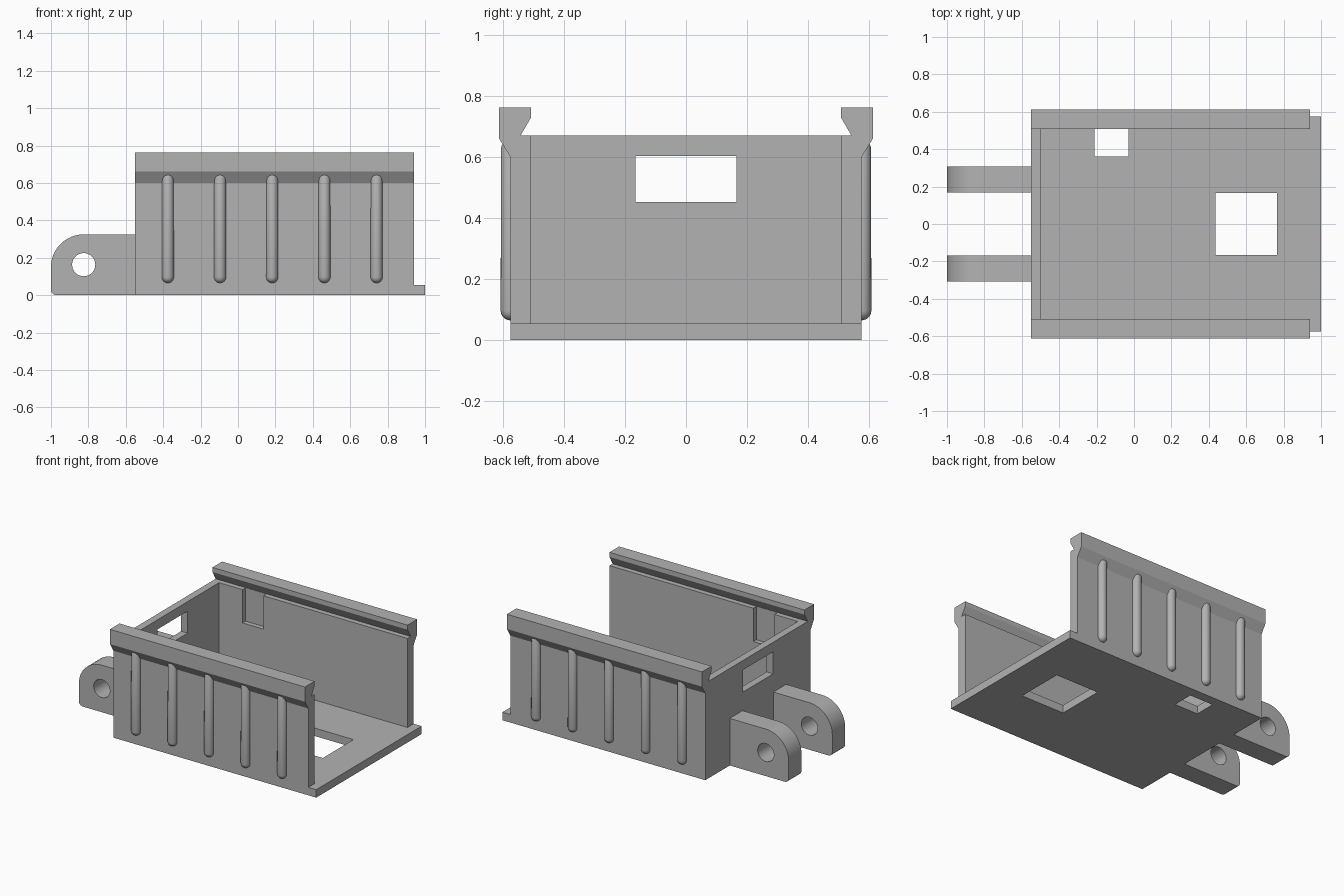
import bpy, bmesh, math
from mathutils import Vector

cube = bpy.data.objects.get("Cube")
if cube:
    bpy.data.objects.remove(cube, do_unlink=True)

grey = bpy.data.materials.new("plain_grey")
grey.use_nodes = True
grey.diffuse_color = (0.45, 0.45, 0.45, 1)
grey.node_tree.nodes["Principled BSDF"].inputs["Base Color"].default_value = (0.45, 0.45, 0.45, 1)


def prism(name, points, offset):
    """Extrude a closed outline of 3D points along an offset."""
    bm = bmesh.new()
    face = bm.faces.new([bm.verts.new(p) for p in points])
    new = bmesh.ops.extrude_face_region(bm, geom=[face])["geom"]
    bmesh.ops.translate(bm, vec=Vector(offset),
                        verts=[g for g in new if isinstance(g, bmesh.types.BMVert)])
    bmesh.ops.recalc_face_normals(bm, faces=bm.faces)
    mesh = bpy.data.meshes.new(name)
    bm.to_mesh(mesh)
    bm.free()
    mesh.materials.append(grey)
    obj = bpy.data.objects.new(name, mesh)
    bpy.context.collection.objects.link(obj)
    return obj


def box(name, x, y, z):
    outline = [(x[0], y[0], z[0]), (x[1], y[0], z[0]), (x[1], y[1], z[0]), (x[0], y[1], z[0])]
    return prism(name, outline, (0, 0, z[1] - z[0]))


def combine(target, tool, operation):
    """Apply a boolean and remove the tool."""
    mod = target.modifiers.new("combine", 'BOOLEAN')
    mod.operation, mod.solver, mod.object = operation, 'EXACT', tool
    bpy.context.view_layer.objects.active = target
    bpy.ops.object.modifier_apply(modifier=mod.name)
    bpy.data.objects.remove(tool, do_unlink=True)


def arc(cx, cz, r, start, end, steps):
    angles = [math.radians(start + (end - start) * i / steps) for i in range(steps + 1)]
    return [(cx + r * math.cos(a), cz + r * math.sin(a)) for a in angles]


def smooth(obj):
    bpy.ops.object.select_all(action='DESELECT')
    obj.select_set(True)
    bpy.context.view_layer.objects.active = obj
    bpy.ops.object.shade_smooth_by_angle(angle=math.radians(30))


BACK, FRONT, END = -0.55, 0.94, 1.0
OUT, IN, FLOOR, TOP = 0.575, 0.507, 0.055, 0.67

# Floor, side walls and hooked rails share one cross-section
half = [(OUT, 0), (OUT, 0.6), (0.612, 0.66), (0.612, 0.762), (IN, 0.762),
        (IN, 0.73), (0.542, TOP), (IN, TOP), (IN, FLOOR)]
section = half + [(-y, z) for y, z in reversed(half)]
tray = prism("tray", [(BACK, y, z) for y, z in section], (FRONT - BACK, 0, 0))

# Closed end and the floor lip at the open end
combine(tray, box("end_wall", (BACK, BACK + 0.05), (-0.53, 0.53), (0.02, TOP)), 'UNION')
combine(tray, box("floor_lip", (FRONT - 0.05, END), (-OUT, OUT), (0, FLOOR)), 'UNION')

# Openings in the floor and end wall, and the recesses inside both side walls
openings = [
    ((0.435, 0.765), (-0.167, 0.167), (-0.1, 0.1)),
    ((-0.21, -0.03), (0.36, IN), (-0.1, 0.1)),
    ((-0.7, -0.4), (-0.165, 0.165), (0.452, 0.604)),
    ((-0.32, -0.16), (0.48, 0.54), (0.44, TOP)),
    ((-0.32, -0.16), (-0.54, -0.48), (0.44, TOP)),
]
for spans in openings:
    combine(tray, box("opening", *spans), 'DIFFERENCE')

# Hinge lugs with pin holes
lug_outline = ([(BACK, 0), (BACK, 0.325)] + arc(-0.825, 0.15, 0.175, 90, 180, 16)
               + arc(-0.97, 0.03, 0.03, 180, 270, 5))
for side, y in (("left", 0.168), ("right", -0.308)):
    lug = prism(side + "_lug", [(x, y, z) for x, z in lug_outline], (0, 0.14, 0))
    pin = [(x, y - 0.1, z) for x, z in arc(-0.825, 0.163, 0.062, 0, 360, 32)[:-1]]
    combine(lug, prism("pin", pin, (0, 0.4, 0)), 'DIFFERENCE')
    smooth(lug)

# Round-ended grip ribs, spun from a capsule outline
RIB, LOW, HIGH = 0.032, 0.097, 0.623
for side in (-1, 1):
    for i in range(5):
        bm = bmesh.new()
        bmesh.ops.create_uvsphere(bm, u_segments=24, v_segments=12, radius=RIB)
        # Split the ball at its equator and stretch the halves apart
        belt = [f for f in bm.faces if f.calc_center_median().z > 0]
        for v in {v for f in belt for v in f.verts}:
            if v.co.z > 1e-4:
                v.co.z += HIGH - LOW
        for v in bm.verts:
            if abs(v.co.z - (HIGH - LOW)) < RIB and v.co.z > RIB:
                v.co.z = max(v.co.z, HIGH - LOW)
        mesh = bpy.data.meshes.new("rib")
        bm.to_mesh(mesh)
        bm.free()
        mesh.materials.append(grey)
        rib = bpy.data.objects.new(("back" if side > 0 else "front") + "_rib_%d" % (i + 1), mesh)
        bpy.context.collection.objects.link(rib)
        rib.location = (-0.375 + 0.279 * i, side * 0.575, LOW)
        smooth(rib)
